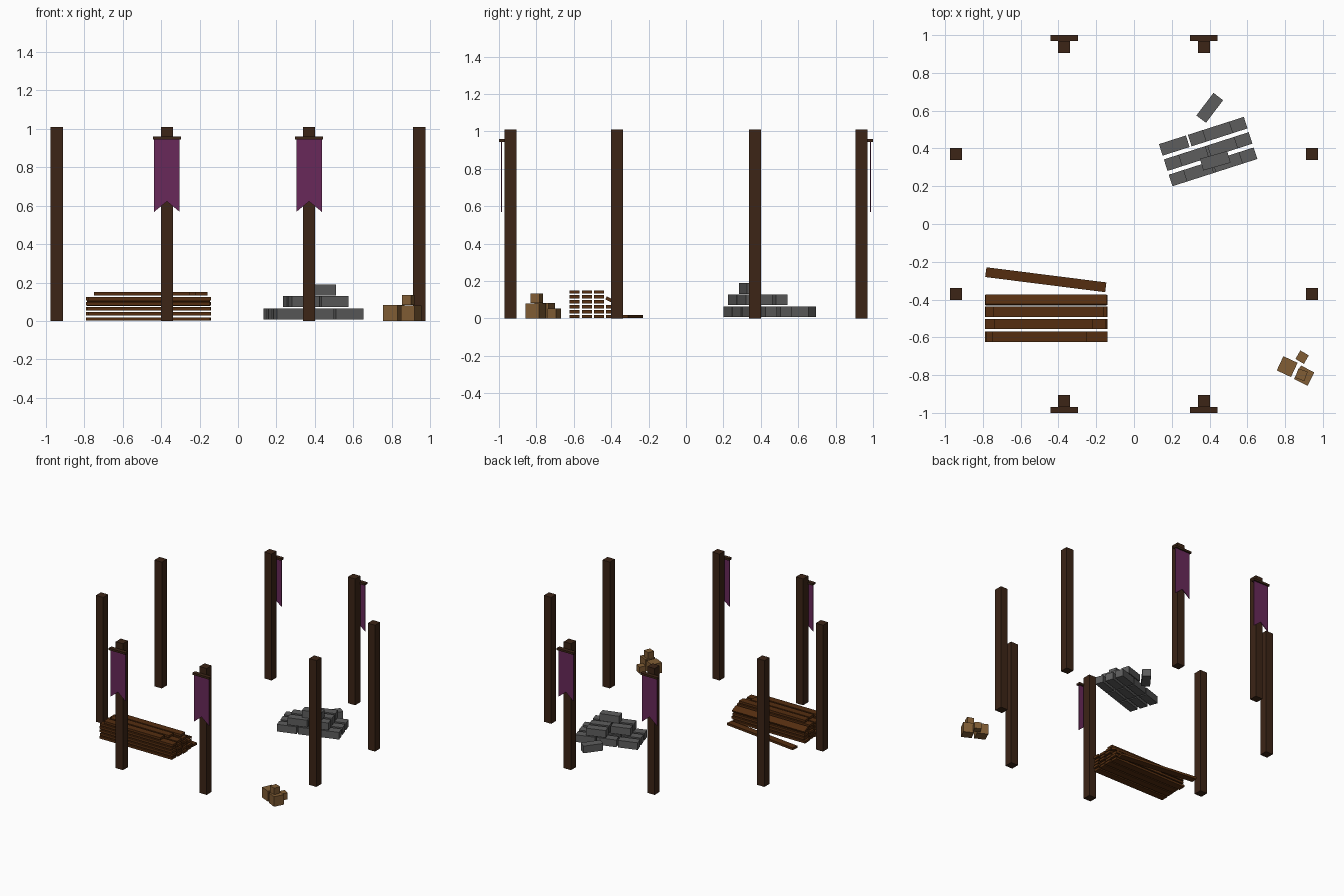
import bpy, bmesh, math
from mathutils import Matrix, Vector

if "Cube" in bpy.data.objects:
    bpy.data.objects.remove(bpy.data.objects["Cube"])


def material(name, rgb):
    m = bpy.data.materials.new(name)
    m.diffuse_color = (*rgb, 1)
    m.use_nodes = True
    m.node_tree.nodes["Principled BSDF"].inputs["Base Color"].default_value = m.diffuse_color
    return m


DARK = material("dark_wood", (0.045, 0.018, 0.008))
WOOD = material("plank_wood", (0.09, 0.027, 0.005))
STONE = material("grey_stone", (0.11, 0.11, 0.11))
CLOTH = material("purple_cloth", (0.14, 0.022, 0.10))
TAN = material("crate_wood", (0.22, 0.11, 0.035))


def finish(name, bm, mat):
    bmesh.ops.recalc_face_normals(bm, faces=bm.faces)
    me = bpy.data.meshes.new(name)
    bm.to_mesh(me)
    bm.free()
    me.materials.append(mat)
    ob = bpy.data.objects.new(name, me)
    bpy.context.collection.objects.link(ob)
    return ob


def box(name, centre, size, mat, turn=0, tilt=0):
    bm = bmesh.new()
    bmesh.ops.create_cube(bm, size=1, matrix=Matrix.Diagonal((*size, 1)))
    ob = finish(name, bm, mat)
    ob.location = centre
    ob.rotation_euler = (math.radians(tilt), 0, math.radians(turn))
    return ob


def banner(name, x, y):
    # swallow-tailed cloth strip, extruded to a thin sheet
    bm = bmesh.new()
    outline = [(-.066, .945), (-.066, .568), (0, .622), (.066, .568), (.066, .945)]
    face = bm.faces.new([bm.verts.new((x + u, y - .003, z)) for u, z in outline])
    new = bmesh.ops.extrude_face_region(bm, geom=[face])["geom"]
    bmesh.ops.translate(bm, vec=(0, .006, 0),
                        verts=[v for v in new if isinstance(v, bmesh.types.BMVert)])
    finish(name, bm, CLOTH)


# Posts, with a rod and banner on the front and back ones
for sx in (-1, 1):
    for sy in (-1, 1):
        box("side_post", (sx * .943, sy * .37, .505), (.064, .064, 1.01), DARK)
        box("end_post", (sx * .37, sy * .938, .505), (.064, .064, 1.01), DARK)
        box("banner_rod", (sx * .37, sy * .984, .952), (.146, .032, .016), DARK)
        banner("banner", sx * .37, sy * .986)

# Plank stack: rows of (y, layer count, x range of the top plank)
PITCH, THICK = .0262, .018
rows = [(-.597, 6, (-.75, -.25)), (-.53, 6, (-.74, -.22)),
        (-.465, 6, (-.745, -.16)), (-.402, 3, (-.785, -.15))]
for r, (y, count, top) in enumerate(rows):
    for k in range(count):
        shift = .004 * ((r + 2 * k) % 3 - 1)
        x0, x1 = top if k == count - 1 else (-.786 + shift, -.144 + shift)
        box("stacked_plank", ((x0 + x1) / 2, y, .01 + k * PITCH),
            (x1 - x0, .054, THICK), WOOD)
box("slipped_plank", (-.465, -.402, .097), (.64, .056, THICK), WOOD, tilt=-25)
box("fallen_plank", (-.467, -.295, .01), (.64, .052, THICK), WOOD, turn=-7.2)

# Stone pile: three rows of three, then a second course and a top block
ANGLE = 17.8
along = Vector((math.cos(math.radians(ANGLE)), math.sin(math.radians(ANGLE)), 0))
across = Vector((-along.y, along.x, 0))
centre = Vector((.3925, .3835, 0))
BLOCK = (.15, .064, .057)


def block(step, row, z):
    p = centre + along * step * .161 + across * row * .085
    box("stone_block", (p.x, p.y, z), BLOCK, STONE, turn=ANGLE)


for row in (-1, 0, 1):
    for step in (-1, 0, 1):
        block(step, row, .036)
    for step in ((-.5, .5) if row < 1 else (.5,)):
        block(step, row, .1)
box("top_stone", (.43, .335, .16), BLOCK, STONE, turn=16)
box("loose_stone", (.401, .615, .036), BLOCK, STONE, turn=53)

# Crates
for x, y, z, s, turn in [(.811, -.755, 0, .083, -25), (.901, -.803, 0, .08, -27),
                         (.89, -.705, 0, .052, -30), (.886, -.798, .082, .052, -20)]:
    box("crate", (x, y, z + s / 2), (s, s, s), TAN, turn=turn)
